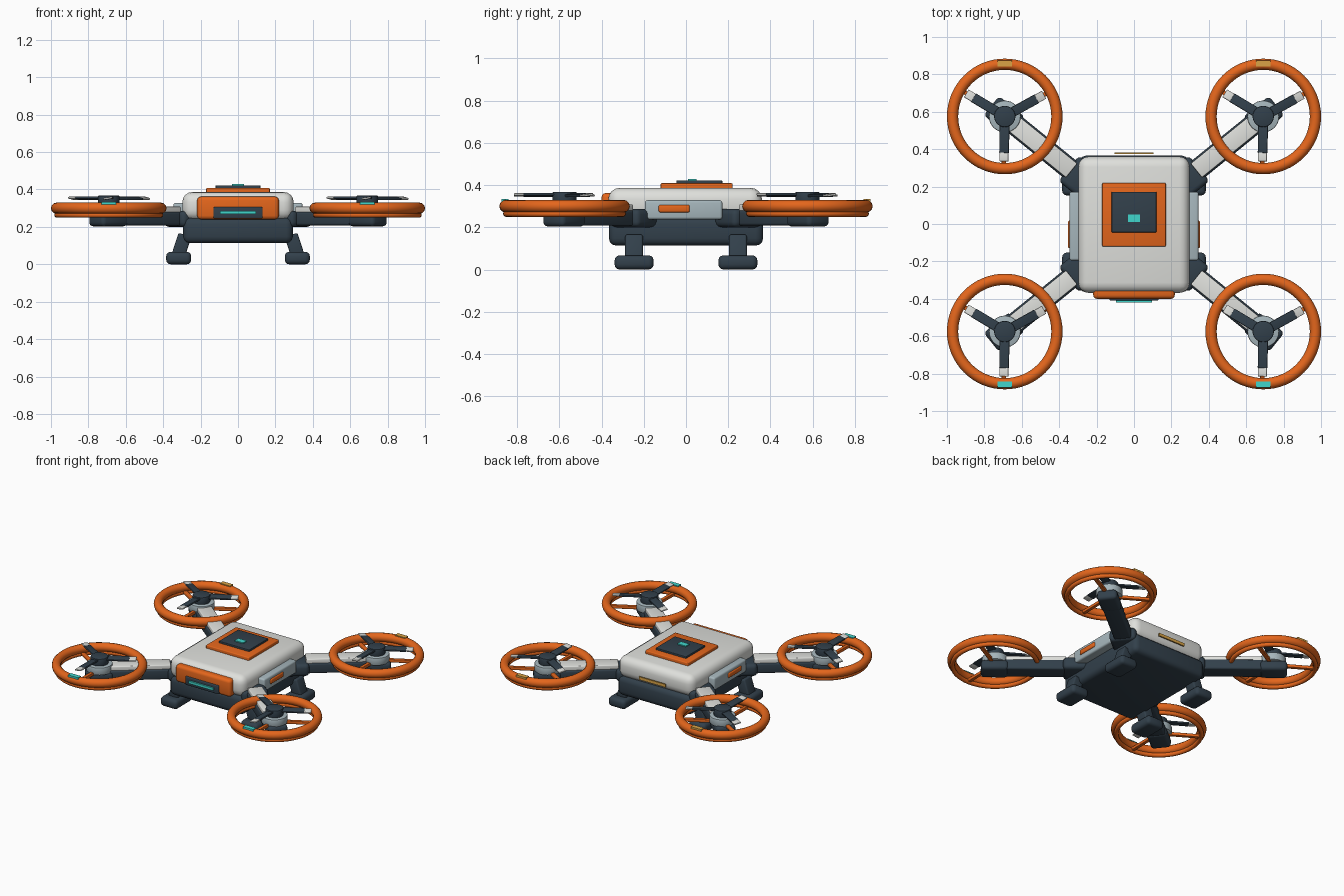
import bpy
import bmesh
from math import radians, pi, cos, sin
from mathutils import Matrix, Vector

cube = bpy.data.objects.get("Cube")
if cube:
    bpy.data.objects.remove(cube, do_unlink=True)


def material(name, rgb):
    linear = [((c / 255 + 0.055) / 1.055) ** 2.4 for c in rgb] + [1.0]
    mat = bpy.data.materials.new(name)
    mat.use_nodes = True
    mat.diffuse_color = linear
    mat.node_tree.nodes["Principled BSDF"].inputs["Base Color"].default_value = linear
    return mat


SHELL = material("light grey", (223, 224, 220))
DARK = material("dark slate", (50, 64, 75))
ORANGE = material("orange", (228, 102, 28))
STEEL = material("blue grey", (166, 182, 188))
TEAL = material("teal light", (64, 214, 204))
AMBER = material("amber light", (218, 164, 70))


def finish(name, bm, mat, matrix):
    bm.transform(matrix)
    bmesh.ops.recalc_face_normals(bm, faces=bm.faces)
    mesh = bpy.data.meshes.new(name)
    bm.to_mesh(mesh)
    bm.free()
    mesh.materials.append(mat)
    obj = bpy.data.objects.new(name, mesh)
    bpy.context.collection.objects.link(obj)
    bpy.ops.object.select_all(action="DESELECT")
    obj.select_set(True)
    bpy.context.view_layer.objects.active = obj
    bpy.ops.object.shade_smooth_by_angle(angle=radians(40))


def box(name, mat, x, y, z, bevel=0.0, matrix=Matrix(), segments=3):
    """Rounded box given by its (low, high) range on each axis."""
    bm = bmesh.new()
    bmesh.ops.create_cube(bm, size=1)
    for v in bm.verts:
        v.co = [lo + (hi - lo) * (c + 0.5) for (lo, hi), c in zip((x, y, z), v.co)]
    if bevel:
        bmesh.ops.bevel(bm, geom=bm.edges[:], offset=bevel, segments=segments,
                        profile=0.5, affect="EDGES", clamp_overlap=True)
    finish(name, bm, mat, matrix)


def cylinder(name, mat, radius, z, matrix, bevel=0.006):
    bm = bmesh.new()
    bmesh.ops.create_cone(bm, cap_ends=True, segments=32, radius1=radius,
                          radius2=radius, depth=z[1] - z[0])
    rims = [e for e in bm.edges if abs(e.verts[0].co.z - e.verts[1].co.z) < 1e-5]
    bmesh.ops.bevel(bm, geom=rims, offset=bevel, segments=2, profile=0.5, affect="EDGES")
    finish(name, bm, mat, matrix @ Matrix.Translation((0, 0, sum(z) / 2)))


def ring(name, mat, major, minor, matrix, around=64, sides=12):
    bm = bmesh.new()
    loops = []
    for i in range(around):
        a = 2 * pi * i / around
        loop = []
        for j in range(sides):
            b = 2 * pi * j / sides
            r = major + minor * cos(b)
            loop.append(bm.verts.new((r * cos(a), r * sin(a), minor * sin(b))))
        loops.append(loop)
    for i in range(around):
        p, q = loops[i], loops[(i + 1) % around]
        for j in range(sides):
            k = (j + 1) % sides
            bm.faces.new((p[j], q[j], q[k], p[k]))
    finish(name, bm, mat, matrix)


def span(half):
    return (-half, half)


def signed(sign, lo, hi):
    return tuple(sorted((sign * lo, sign * hi)))


# Body: pale upper shell over a dark tub
box("lower_hull", DARK, span(0.293), span(0.365), (0.113, 0.25), 0.035)
box("upper_shell", SHELL, span(0.298), (-0.368, 0.36), (0.235, 0.387), 0.055, segments=4)

# Roof hatch
box("roof_plate", ORANGE, span(0.17), (-0.12, 0.22), (0.37, 0.409), 0.006)
box("roof_screen", DARK, span(0.12), (-0.045, 0.172), (0.4, 0.422), 0.004)
box("roof_light", TEAL, span(0.033), (0.01, 0.05), (0.415, 0.429))

# Nose panel and rear light
box("nose_panel", ORANGE, span(0.218), (-0.4, -0.33), (0.24, 0.362), 0.02)
box("nose_screen", DARK, span(0.132), (-0.409, -0.38), (0.245, 0.306), 0.006)
box("nose_light", TEAL, span(0.095), (-0.42, -0.4), (0.268, 0.286))
box("rear_light", AMBER, span(0.105), (0.373, 0.382), (0.279, 0.3))

# Side panels and landing gear
for side, sx in (("left", 1), ("right", -1)):
    box(f"{side}_side_panel", STEEL, signed(sx, 0.27, 0.345), (-0.195, 0.172), (0.237, 0.328), 0.012)
    box(f"{side}_side_marker", ORANGE, signed(sx, 0.33, 0.353), (-0.13, 0.018), (0.27, 0.306), 0.009)
    for end, sy in (("front", -1), ("rear", 1)):
        lean = Matrix.Translation((sx * 0.302, sy * 0.246, 0.1)) @ Matrix.Rotation(-sx * radians(18), 4, "Y")
        box(f"{end}_{side}_leg", DARK, span(0.036), span(0.042), span(0.06), 0.01, lean)
        box(f"{end}_{side}_foot", DARK, signed(sx, 0.25, 0.384), signed(sy, 0.153, 0.338),
            (0, 0.067), 0.024)

# Arms, motors, rotors and guards
for side, sx in (("left", 1), ("right", -1)):
    for end, sy in (("front", -1), ("rear", 1)):
        tag = f"{end}_{side}"
        centre = Matrix.Translation((sx * 0.691, sy * 0.575, 0))
        heading = Vector((sx * 0.777, sy * 0.629)).angle_signed(Vector((1, 0)))
        arm = centre @ Matrix.Rotation(heading, 4, "Z")

        box(f"{tag}_arm_joint", DARK, (-0.6, -0.44), span(0.088), (0.2, 0.286), 0.025, arm)
        box(f"{tag}_arm", DARK, (-0.55, 0.06), span(0.057), (0.208, 0.28), 0.012, arm)
        box(f"{tag}_arm_cover", SHELL, (-0.46, -0.07), span(0.048), (0.27, 0.308), 0.006, arm)
        box(f"{tag}_motor_pod", DARK, (-0.085, 0.092), span(0.066), (0.203, 0.272), 0.022, arm)
        cylinder(f"{tag}_motor", STEEL, 0.085, (0.264, 0.318), centre)
        cylinder(f"{tag}_rotor_hub", DARK, 0.057, (0.31, 0.368), centre)

        # Guard rings with a marker light at the outer end
        ring(f"{tag}_guard", ORANGE, 0.279, 0.03, centre @ Matrix.Translation((0, 0, 0.3)))
        ring(f"{tag}_guard_lower", ORANGE, 0.276, 0.015, centre @ Matrix.Translation((0, 0, 0.264)))
        box(f"{tag}_guard_light", TEAL if sy < 0 else AMBER, span(0.04),
            signed(sy, 0.266, 0.299), (0.308, 0.3335), 0, centre)

        # Three blades, each above a guard strut
        for n in range(3):
            turn = centre @ Matrix.Rotation(radians(29 + 120 * n), 4, "Z")
            pitch = turn @ Matrix.Translation((0, 0, 0.353)) @ Matrix.Rotation(radians(9), 4, "X")
            box(f"{tag}_blade_{n + 1}", DARK, (0.03, 0.195), span(0.026), span(0.006), 0.003, pitch)
            box(f"{tag}_blade_tip_{n + 1}", SHELL, (0.19, 0.24), span(0.024), span(0.005), 0.003, pitch)
            box(f"{tag}_guard_strut_{n + 1}", ORANGE, (0.05, 0.275), span(0.012),
                (0.258, 0.28), 0.004, turn)
